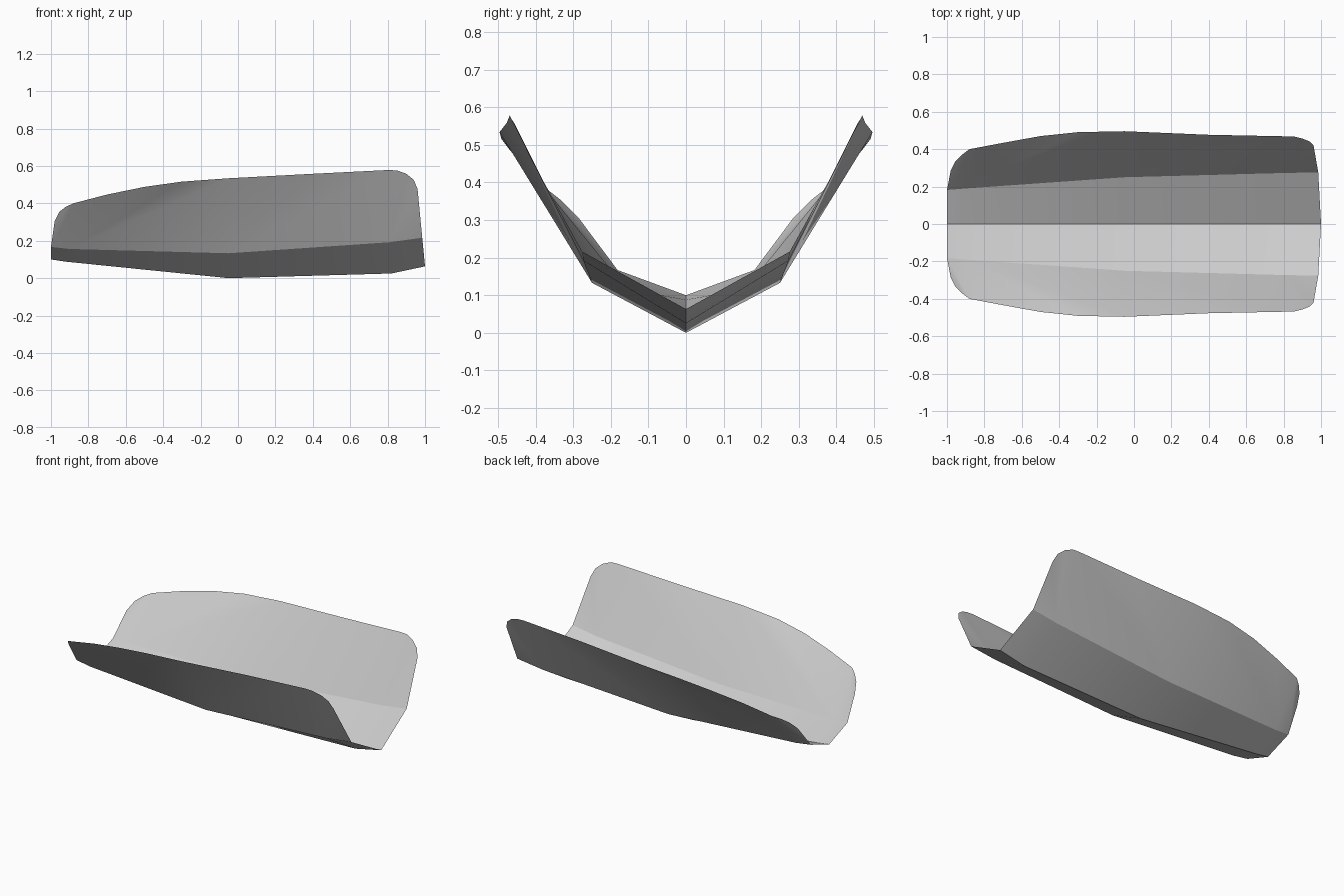
import bpy, bmesh
from math import radians

cube = bpy.data.objects.get("Cube")
if cube:
    bpy.data.objects.remove(cube, do_unlink=True)

# Shell colour
grey = bpy.data.materials.new("light grey")
grey.use_nodes = True
colour = (0.6, 0.6, 0.6, 1)
grey.diffuse_color = colour
grey.node_tree.nodes["Principled BSDF"].inputs["Base Color"].default_value = colour

# Long lines of one half: keel, chine (bend) and rim
keel = [(-1, 0, .1), (-.92, 0, .088), (-.05, 0, 0), (.82, 0, .025), (1, 0, .063)]
chine = [(-1, .182, .167), (-.9, .19, .156), (-.05, .25, .133),
         (.81, .273, .192), (.985, .276, .216)]
# Rim points grouped by the chine corner they fan out from
rim = [
    [(-.98, .285, .305), (-.955, .335, .355), (-.92, .37, .382), (-.88, .40, .4)],
    [(-.7, .434, .447), (-.5, .47, .488), (-.3, .491, .516), (-.05, .496, .534)],
    [(.4, .477, .558), (.8, .469, .578)],
    [(.85, .469, .576), (.9, .457, .558), (.94, .441, .525), (.96, .42, .477)],
]

bm = bmesh.new()
keel_v = [bm.verts.new(p) for p in keel]
chine_v = [bm.verts.new(p) for p in chine]

# Bottom strip
for i in range(4):
    bm.faces.new((keel_v[i], chine_v[i], chine_v[i + 1], keel_v[i + 1]))

# Side panel: fans joined by triangles along the chine
last = None
for i, group in enumerate(rim):
    for p in group:
        v = bm.verts.new(p)
        if last:
            bm.faces.new((chine_v[i], last, v))
        last = v
    bm.faces.new((chine_v[i], last, chine_v[i + 1]))

bmesh.ops.recalc_face_normals(bm, faces=bm.faces[:])
mesh = bpy.data.meshes.new("curved_shell")
bm.to_mesh(mesh)
bm.free()
mesh.materials.append(grey)

shell = bpy.data.objects.new("curved_shell", mesh)
bpy.context.collection.objects.link(shell)

# Second half
mirror = shell.modifiers.new("other_half", 'MIRROR')
mirror.use_axis = (False, True, False)
mirror.use_clip = True

# Soft panels, crisp keel and chine
bpy.ops.object.select_all(action='DESELECT')
bpy.context.view_layer.objects.active = shell
shell.select_set(True)
bpy.ops.object.modifier_apply(modifier=mirror.name)
bpy.ops.object.shade_smooth_by_angle(angle=radians(25))
